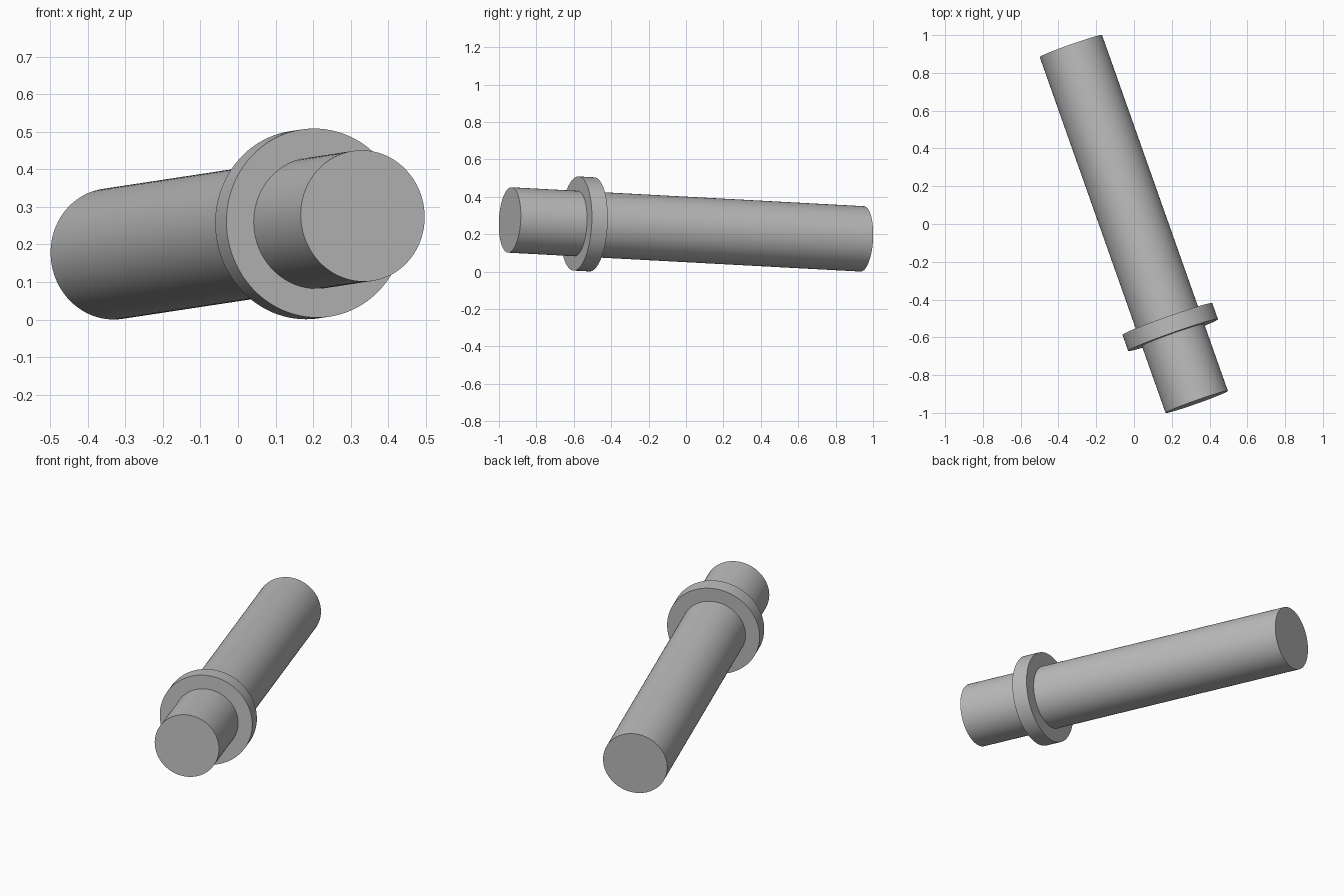
import bpy
import math
from mathutils import Vector

cube = bpy.data.objects.get("Cube")
if cube:
    bpy.data.objects.remove(cube, do_unlink=True)

# Single grey finish
grey = bpy.data.materials.new("plain grey")
grey.use_nodes = True
colour = (0.5, 0.5, 0.5, 1)
grey.diffuse_color = colour
grey.node_tree.nodes["Principled BSDF"].inputs["Base Color"].default_value = colour

# Tilted axis shared by the shaft and collar
front = Vector((0.332, -0.942, 0.276))
back = Vector((-0.334, 0.942, 0.175))
axis = (back - front).normalized()


def rod(name, start, end, radius):
    """Capped cylinder between two distances along the axis."""
    bpy.ops.mesh.primitive_cylinder_add(
        vertices=96, radius=radius, depth=end - start,
        location=front + axis * (start + end) / 2,
        rotation=axis.to_track_quat('Z', 'Y').to_euler())
    obj = bpy.context.object
    obj.name = name
    obj.data.materials.append(grey)
    bpy.ops.object.shade_smooth_by_angle(angle=math.radians(30))
    return obj


# Long shaft
rod("shaft", 0, (back - front).length, 0.175)

# Raised collar near the front end
rod("collar", 0.376, 0.466, 0.252)
